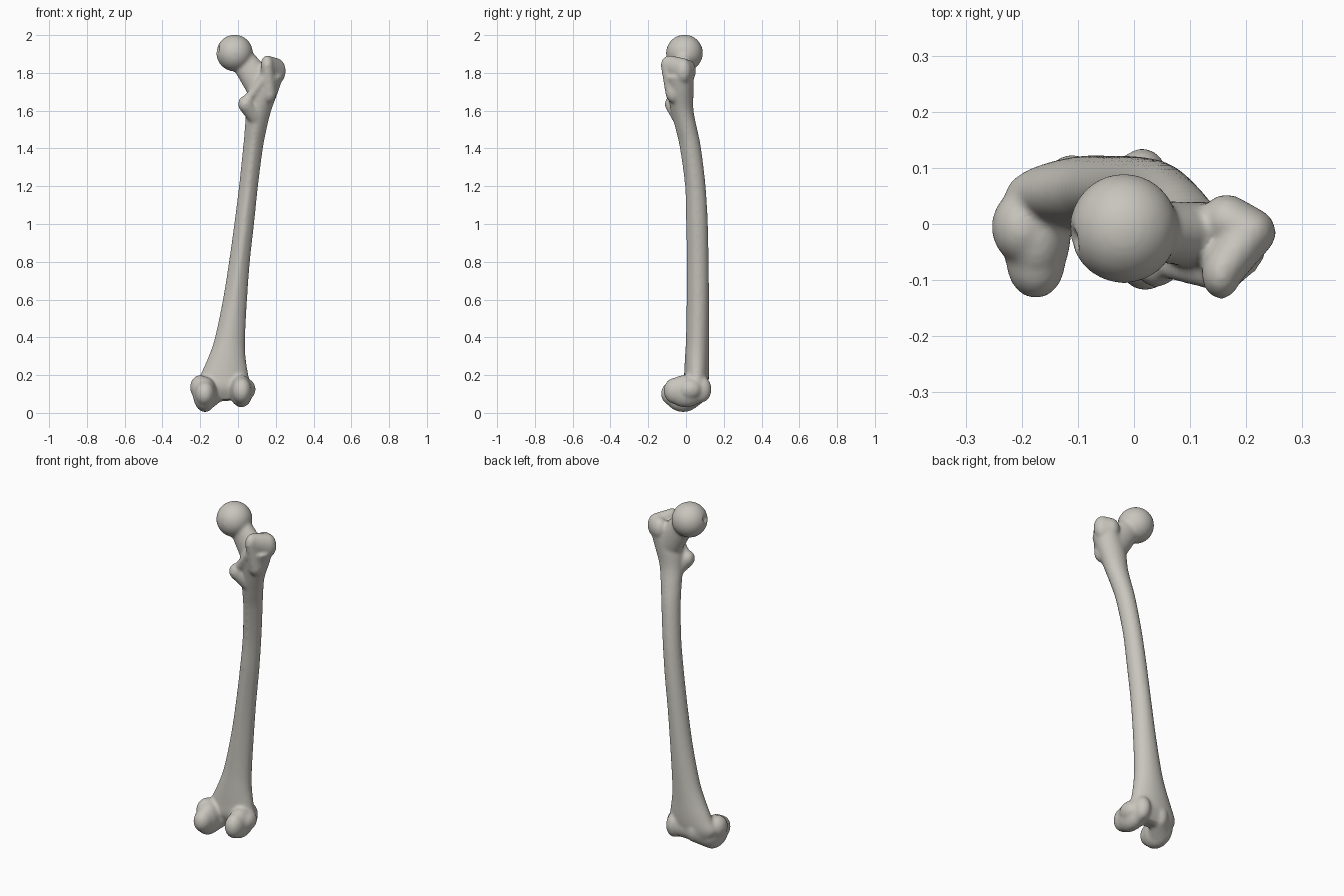
import bpy, bmesh, math
from mathutils import Vector, Matrix

cube = bpy.data.objects.get("Cube")
if cube:
    bpy.data.objects.remove(cube)

# One bone colour
bone = bpy.data.materials.new("warm grey bone")
bone.use_nodes = True
bone.diffuse_color = (.58, .56, .51, 1)
bsdf = bone.node_tree.nodes["Principled BSDF"]
bsdf.inputs["Base Color"].default_value = bone.diffuse_color
bsdf.inputs["Roughness"].default_value = .8


def blob(bm, centre, radii):
    """Closed ellipsoid."""
    matrix = Matrix.Translation(centre) @ Matrix.Diagonal((*radii, 1))
    bmesh.ops.create_uvsphere(bm, u_segments=28, v_segments=18, radius=1, matrix=matrix)


def chain(bm, start, start_radii, end, end_radii, count=8):
    """Row of overlapping ellipsoids that forms a tapered limb."""
    start, end = Vector(start), Vector(end)
    start_radii, end_radii = Vector(start_radii), Vector(end_radii)
    for i in range(count):
        t = i / (count - 1)
        blob(bm, start.lerp(end, t), start_radii.lerp(end_radii, t))


def spline(a, b, c, d, t):
    """Smooth value between b and c."""
    return b + t * (c - a + t * (2*a - 5*b + 4*c - d + t * (3*(b - c) + d - a))) / 2


def loft(bm, rows, steps=5, sides=40):
    """Skin over oval sections: height, x range, y range, rear pinch."""
    rows = [rows[0]] + rows + [rows[-1]]
    sections = []
    for k in range(1, len(rows) - 2):
        for s in range(steps):
            sections.append([spline(*v, s / steps) for v in zip(*rows[k - 1:k + 3])])
    sections.append(rows[-1])
    rings = []
    for z, left, right, rear, fore, pinch in sections:
        ring = []
        for i in range(sides):
            a = math.tau * i / sides
            narrow = 1 - pinch * max(0, -math.sin(a)) ** 2
            ring.append(bm.verts.new(((left + right) / 2 + (right - left) / 2 * math.cos(a) * narrow,
                                      (rear + fore) / 2 + (fore - rear) / 2 * math.sin(a), z)))
        rings.append(ring)
    for low, high in zip(rings, rings[1:]):
        for i in range(sides):
            j = (i + 1) % sides
            bm.faces.new((low[i], low[j], high[j], high[i]))
    bm.faces.new(rings[0][::-1])
    bm.faces.new(rings[-1])


def make_object(name, bm):
    bmesh.ops.recalc_face_normals(bm, faces=bm.faces)
    mesh = bpy.data.meshes.new(name)
    bm.to_mesh(mesh)
    bm.free()
    mesh.materials.append(bone)
    obj = bpy.data.objects.new(name, mesh)
    bpy.context.collection.objects.link(obj)
    return obj


bm = bmesh.new()

# Bowed shaft with a rear crest, flaring at both ends
loft(bm, [
    (.07, -.19, .05, .02, .10, 0),
    (.13, -.23, .07, -.01, .115, 0),
    (.2, -.20, .055, -.01, .122, 0),
    (.3, -.155, .04, -.005, .122, 0),
    (.4, -.122, .038, 0, .122, .1),
    (.6, -.08, .048, .003, .122, .3),
    (.8, -.048, .063, .003, .12, .4),
    (1, -.02, .085, 0, .116, .4),
    (1.2, .005, .106, -.006, .104, .4),
    (1.4, .026, .132, -.033, .08, .4),
    (1.5, .035, .151, -.055, .06, .3),
    (1.6, .042, .176, -.08, .04, .2),
    (1.7, .05, .213, -.1, .04, .1),
    (1.78, .09, .238, -.11, .042, 0),
])

# Ball of the hip and its neck
blob(bm, (-.018, -.008, 1.905), (.097, .098, .097))
chain(bm, (.12, -.02, 1.74), (.085, .06, .085), (.015, -.01, 1.88), (.065, .052, .065))

# Large outer knob: rear ridge, outer corner and front shoulder
chain(bm, (.155, -.088, 1.84), (.035, .046, .053), (.165, -.065, 1.7), (.04, .045, .06))
chain(bm, (.158, -.08, 1.84), (.035, .045, .052), (.205, -.015, 1.81), (.048, .045, .068))
chain(bm, (.205, -.015, 1.81), (.048, .045, .068), (.165, .008, 1.81), (.045, .045, .06))

# Small inner knob
chain(bm, (.04, -.07, 1.635), (.04, .043, .045), (.085, -.04, 1.58), (.04, .04, .05))
# Ridge joining the two knobs at the rear
chain(bm, (.045, -.065, 1.65), (.025, .03, .03), (.145, -.09, 1.78), (.025, .03, .03))

# Inner knee knuckle
blob(bm, (-.175, -.015, .098), (.063, .1, .094))
blob(bm, (-.175, -.065, .102), (.053, .068, .067))
blob(bm, (-.2, -.005, .135), (.054, .065, .065))
# Outer knee knuckle
blob(bm, (.018, -.002, .115), (.06, .1, .086))
blob(bm, (.02, -.055, .117), (.052, .064, .07))
blob(bm, (.045, .02, .125), (.048, .065, .055))
# Front lips of the kneecap groove, and the web between the knuckles
chain(bm, (-.165, .01, .08), (.055, .07, .065), (-.11, .078, .12), (.045, .046, .065))
chain(bm, (.012, .01, .1), (.055, .07, .065), (.015, .083, .125), (.045, .052, .07))
chain(bm, (-.11, .07, .12), (.05, .045, .06), (.01, .075, .125), (.05, .045, .06))

femur = make_object("thigh_bone", bm)

# Cutter for the small pit in the ball
bm = bmesh.new()
blob(bm, (-.119, -.03, 1.925), (.026, .026, .026))
pit = make_object("ball_pit_cutter", bm)
pit.hide_render = True
pit.hide_viewport = True

# Fuse the parts into one skin, cut the pit, then soften
fuse = femur.modifiers.new("fuse", "REMESH")
fuse.mode = "VOXEL"
fuse.voxel_size = .007
cut = femur.modifiers.new("pit", "BOOLEAN")
cut.operation = "DIFFERENCE"
cut.object = pit
refuse = femur.modifiers.new("even", "REMESH")
refuse.mode = "VOXEL"
refuse.voxel_size = .007
soften = femur.modifiers.new("soften", "SMOOTH")
soften.factor = .5
soften.iterations = 10

# Bake the skin so that it can be shaded smooth
bpy.context.view_layer.objects.active = femur
femur.select_set(True)
for modifier in list(femur.modifiers):
    bpy.ops.object.modifier_apply(modifier=modifier.name)
femur.data.materials.clear()
femur.data.materials.append(bone)
for face in femur.data.polygons:
    face.material_index = 0
    face.use_smooth = True
